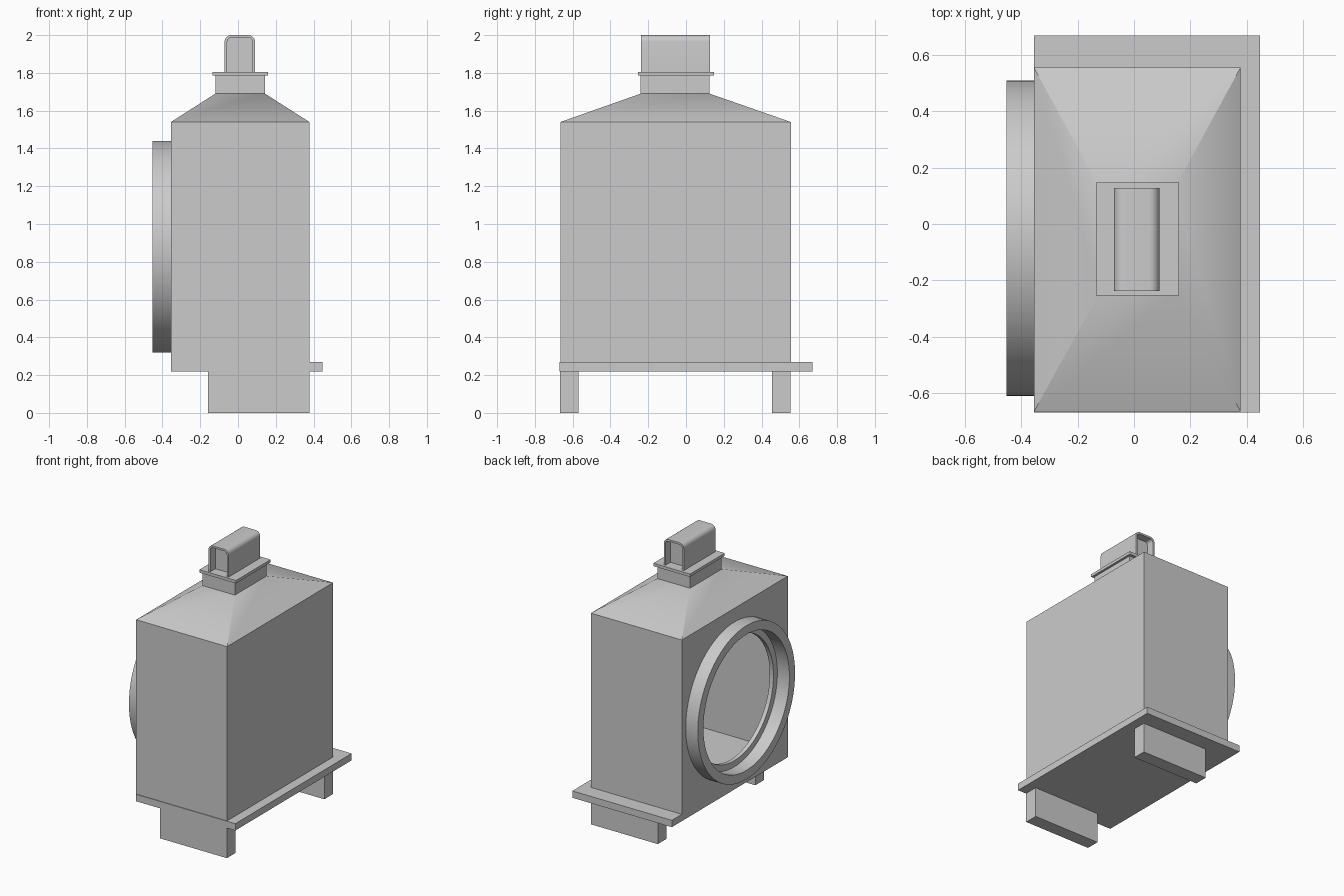
import bpy, bmesh, math
from mathutils import Vector

old = bpy.data.objects.get("Cube")
if old:
    bpy.data.objects.remove(old, do_unlink=True)

gray = bpy.data.materials.new("plain gray")
gray.use_nodes = True
COLOR = (0.6, 0.6, 0.6, 1)
gray.diffuse_color = COLOR
gray.node_tree.nodes["Principled BSDF"].inputs["Base Color"].default_value = COLOR


def finish(name, bm):
    bmesh.ops.recalc_face_normals(bm, faces=bm.faces)
    mesh = bpy.data.meshes.new(name)
    bm.to_mesh(mesh)
    bm.free()
    obj = bpy.data.objects.new(name, mesh)
    bpy.context.collection.objects.link(obj)
    mesh.materials.append(gray)
    return obj


def rect(x0, x1, y0, y1, z):
    return [Vector(p) for p in ((x0, y0, z), (x1, y0, z), (x1, y1, z), (x0, y1, z))]


def loft(name, loops, capped=True, closed=False):
    """Bridge loops of equal length, optionally capped or joined end to end."""
    bm = bmesh.new()
    rows = [[bm.verts.new(p) for p in loop] for loop in loops]
    pairs = list(zip(rows, rows[1:])) + ([(rows[-1], rows[0])] if closed else [])
    for a, b in pairs:
        n = len(a)
        for i in range(n):
            bm.faces.new((a[i], a[(i + 1) % n], b[(i + 1) % n], b[i]))
    if capped and not closed:
        bm.faces.new(rows[0])
        bm.faces.new(rows[-1])
    return finish(name, bm)


def box(name, x0, x1, y0, y1, z0, z1):
    return loft(name, [rect(x0, x1, y0, y1, z0), rect(x0, x1, y0, y1, z1)])


def circle(x, r, n=96):
    return [Vector((x, -0.05 + r * math.cos(t), 0.88 + r * math.sin(t)))
            for t in (2 * math.pi * i / n for i in range(n))]


def smooth(obj):
    bpy.ops.object.select_all(action="DESELECT")
    obj.select_set(True)
    bpy.context.view_layer.objects.active = obj
    bpy.ops.object.shade_smooth_by_angle(angle=math.radians(35))


# Base plate and the two feet
box("base_plate", -0.355, 0.447, -0.67, 0.67, 0.22, 0.27)
for name, y in (("front_foot", -0.668), ("back_foot", 0.455)):
    box(name, -0.16, 0.378, y, y + 0.098, 0, 0.22)

# Hollow housing with a sloped roof
body = loft("housing", [rect(-0.355, 0.378, -0.665, 0.555, 0.26),
                        rect(-0.355, 0.378, -0.665, 0.555, 1.54),
                        rect(-0.12, 0.143, -0.24, 0.125, 1.69)])
W = 0.03
cavity = loft("cavity_cutter", [rect(-0.355 + W, 0.378 - W, -0.665 + W, 0.555 - W, 0.2),
                                rect(-0.355 + W, 0.378 - W, -0.665 + W, 0.555 - W, 1.52),
                                rect(-0.1, 0.12, -0.22, 0.1, 1.66)])
hole = loft("hole_cutter", [circle(-0.5, 0.45), circle(-0.2, 0.45)])
for cutter in (cavity, hole):
    cut = body.modifiers.new(cutter.name, "BOOLEAN")
    cut.object = cutter
    cut.solver = "EXACT"
    cutter.hide_render = True
    cutter.hide_viewport = True
smooth(body)

# Round collar on the right side
ring = loft("collar_ring", [circle(-0.352, 0.56), circle(-0.452, 0.56),
                            circle(-0.452, 0.495), circle(-0.352, 0.495)], closed=True)
smooth(ring)

# Neck and flange
box("neck", -0.12, 0.143, -0.24, 0.125, 1.685, 1.79)
box("neck_flange", -0.135, 0.16, -0.253, 0.147, 1.785, 1.806)

# Rounded cap: an arch open at both ends around a recessed core


def arch(x0, x1, top, r):
    pts = [(x0, 1.804)]
    for cx, start in ((x0 + r, math.pi), (x1 - r, math.pi / 2)):
        for i in range(7):
            t = start - i * math.pi / 12
            pts.append((cx + r * math.cos(t), top - r + r * math.sin(t)))
    return pts + [(x1, 1.804)]


outer = arch(-0.071, 0.09, 2.0, 0.035)
inner = arch(-0.057, 0.076, 1.986, 0.021)
outline = outer + inner[::-1]
shell = loft("cap_shell", [[Vector((x, y, z)) for x, z in outline] for y in (-0.238, 0.127)])
core = loft("cap_core", [[Vector((x, y, z)) for x, z in inner] for y in (-0.18, 0.07)])
smooth(shell)
smooth(core)
